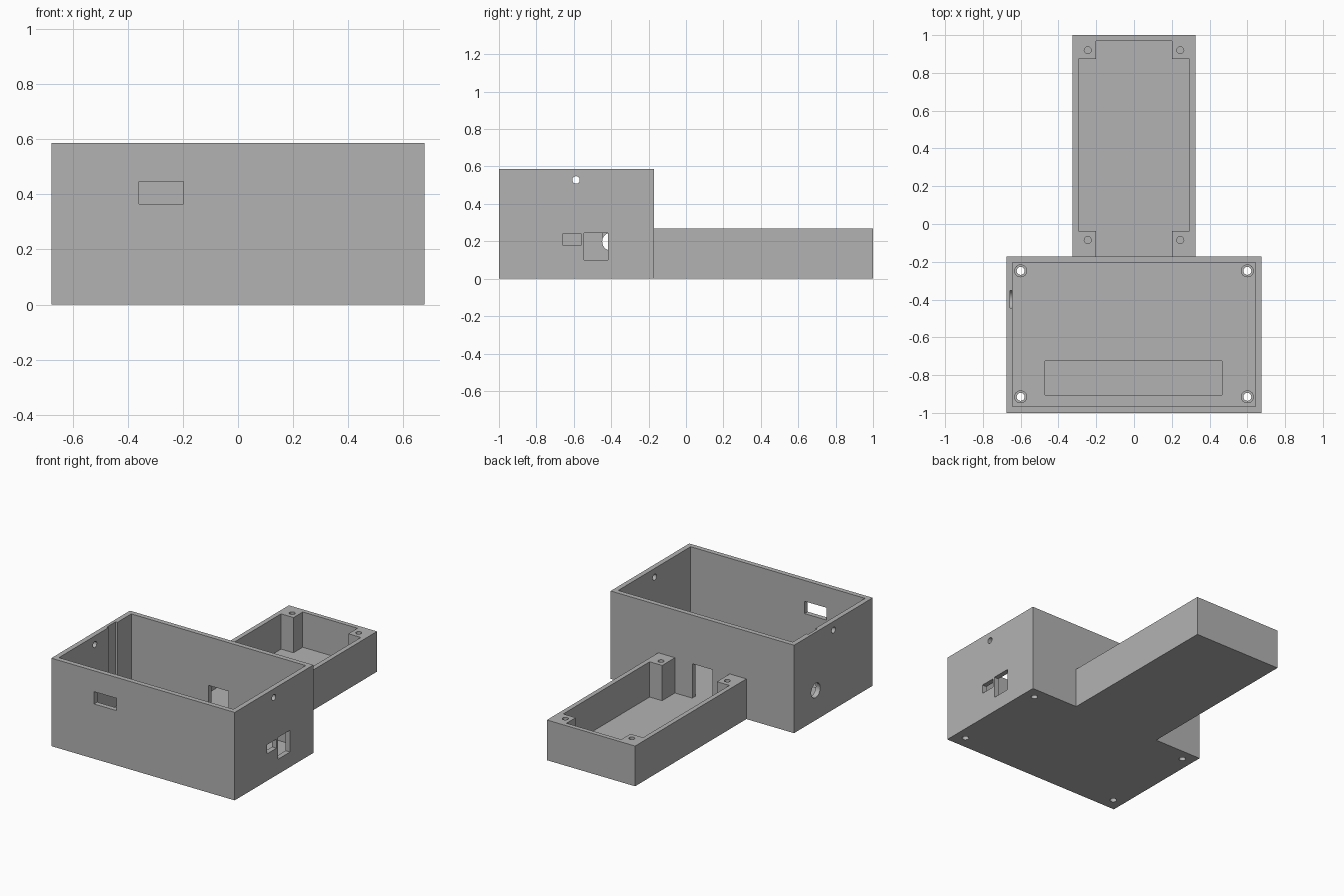
import bpy

old = bpy.data.objects.get("Cube")
if old:
    bpy.data.objects.remove(old, do_unlink=True)

grey = bpy.data.materials.new("plain grey")
grey.use_nodes = True
colour = (0.45, 0.45, 0.45, 1)
grey.diffuse_color = colour
grey.node_tree.nodes["Principled BSDF"].inputs["Base Color"].default_value = colour


def box(name, x, y, z):
    """Box from its (min, max) range on each axis."""
    bpy.ops.mesh.primitive_cube_add(size=1)
    ob = bpy.context.object
    ob.name = name
    ob.location = [(a + b) / 2 for a, b in (x, y, z)]
    ob.scale = [b - a for a, b in (x, y, z)]
    bpy.ops.object.transform_apply(location=True, rotation=True, scale=True)
    ob.data.materials.append(grey)
    return ob


def rod(name, centre, radius, length, axis="Z"):
    bpy.ops.mesh.primitive_cylinder_add(vertices=32, radius=radius, depth=length, location=centre)
    ob = bpy.context.object
    ob.name = name
    if axis == "X":
        ob.rotation_euler.y = 1.570796
    bpy.ops.object.transform_apply(location=True, rotation=True, scale=True)
    ob.data.materials.append(grey)
    return ob


def cut(target, cutter):
    """Subtract the cutter from the target and discard it."""
    cutter.hide_render = True
    mod = target.modifiers.new("cut", "BOOLEAN")
    mod.operation = "DIFFERENCE"
    mod.solver = "EXACT"
    mod.object = cutter
    bpy.context.view_layer.objects.active = target
    bpy.ops.object.modifier_apply(modifier=mod.name)
    bpy.data.objects.remove(cutter, do_unlink=True)


W, H, WALL = 0.676, 0.586, 0.033
BACK = -0.172
ARM_TOP = 0.268

# Main open case
case = box("main_case", (-W, W), (-1, BACK), (0, H))
cut(case, box("cavity", (-W + WALL, W - WALL), (-1 + WALL, BACK - WALL), (WALL, H + 0.1)))

# Front window, cable passage to the tray, and shallow floor recess
cut(case, box("window", (-0.36, -0.197), (-1.1, -0.93), (0.365, 0.447)))
cut(case, box("passage", (-0.074, 0.074), (BACK - 0.07, BACK + 0.05), (WALL, 0.262)))
cut(case, box("recess", (-0.47, 0.467), (-0.905, -0.725), (0.017, 0.1)))

# Port openings on the left wall
cut(case, box("small_port", (0.6, 0.75), (-0.66, -0.56), (0.18, 0.24)))
cut(case, box("large_port", (0.6, 0.75), (-0.545, -0.418), (0.1, 0.245)))

# Round socket with its slide-in groove on the right wall
cut(case, rod("socket", (-0.66, -0.4, 0.198), 0.048, 0.15, "X"))
cut(case, box("groove", (-0.656, -0.6), (-0.445, -0.352), (0.198, H + 0.1)))

# Lid pin holes through both side walls
cut(case, rod("pin_holes", (0, -0.588, 0.528), 0.02, 1.6, "X"))

# Hollow standoffs with screw holes through the floor
for i, x in enumerate((-0.6, 0.6)):
    for j, y in enumerate((-0.915, -0.248)):
        cut(case, rod("screw_hole", (x, y, 0), 0.021, 0.3))
        standoff = rod(f"standoff_{i}_{j}", (x, y, 0.05), 0.034, 0.06)
        cut(standoff, rod("screw_hole", (x, y, 0.05), 0.021, 0.3))

# Rear tray, its cavity leaving a square post in each corner
tray = box("rear_tray", (-0.325, 0.325), (BACK, 1), (0, ARM_TOP))
cut(tray, box("wide_cavity", (-0.294, 0.294), (-0.037, 0.873), (WALL, 0.4)))
cut(tray, box("long_cavity", (-0.202, 0.202), (BACK - 0.05, 0.97), (WALL, 0.4)))
for x in (-0.245, 0.245):
    for y in (-0.085, 0.92):
        cut(tray, rod("post_hole", (x, y, 0.25), 0.0185, 0.3))

# Smooth the round holes while keeping corners sharp
for ob in bpy.context.scene.objects:
    ob.select_set(ob.type == "MESH")
bpy.context.view_layer.objects.active = case
bpy.ops.object.shade_smooth_by_angle()
